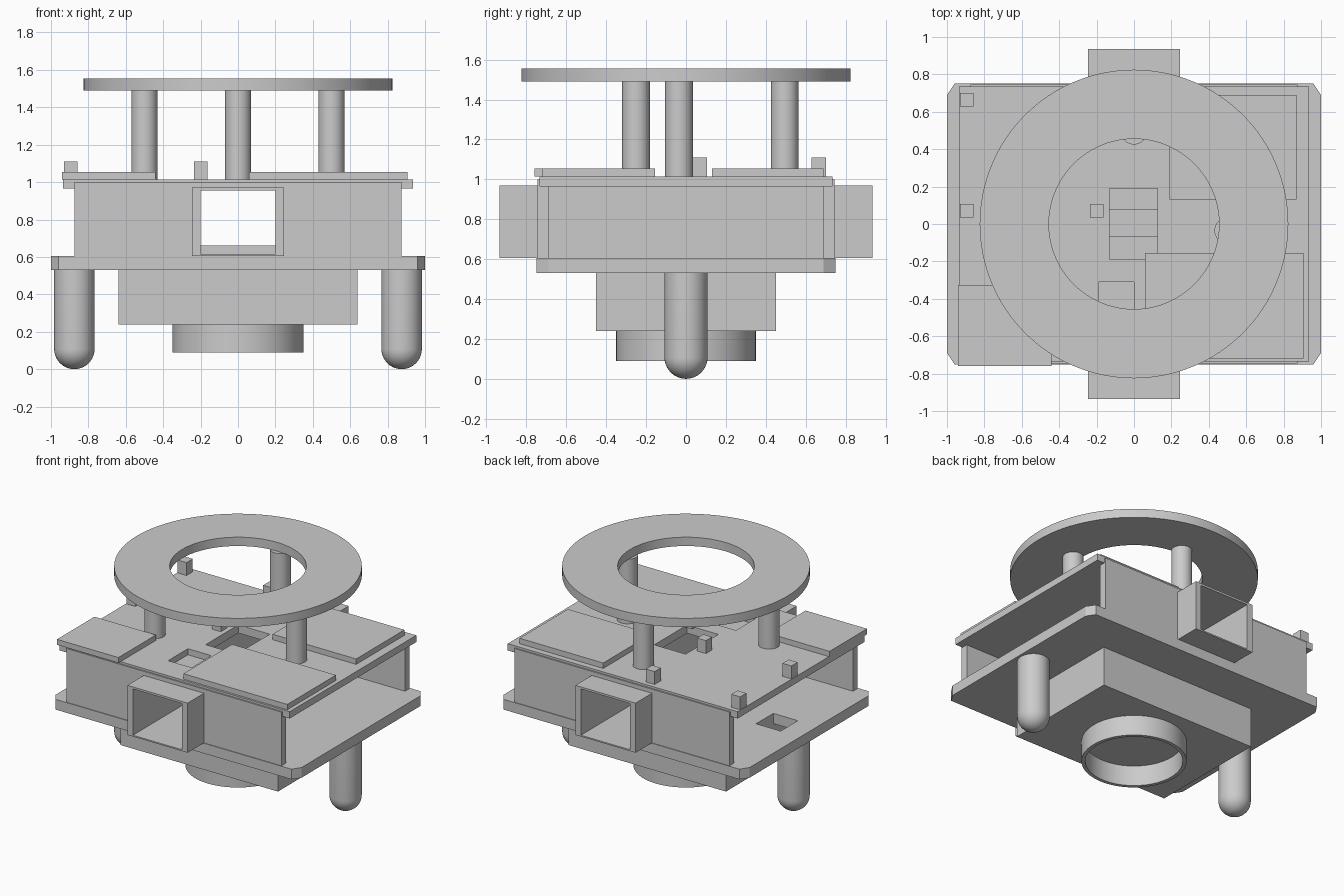
import bpy, bmesh, math

cube = bpy.data.objects.get("Cube")
if cube:
    bpy.data.objects.remove(cube, do_unlink=True)

grey = bpy.data.materials.new("plain_grey")
grey.use_nodes = True
grey.diffuse_color = (0.6, 0.6, 0.6, 1)
grey.node_tree.nodes["Principled BSDF"].inputs["Base Color"].default_value = (0.6, 0.6, 0.6, 1)


def finish(name, bm, smooth=False):
    bmesh.ops.recalc_face_normals(bm, faces=bm.faces)
    mesh = bpy.data.meshes.new(name)
    bm.to_mesh(mesh)
    bm.free()
    mesh.materials.append(grey)
    obj = bpy.data.objects.new(name, mesh)
    bpy.context.collection.objects.link(obj)
    if smooth:
        activate(obj)
        bpy.ops.object.shade_smooth_by_angle(angle=math.radians(35))
    return obj


def activate(obj):
    bpy.ops.object.select_all(action='DESELECT')
    obj.select_set(True)
    bpy.context.view_layer.objects.active = obj


def prism(name, outline, z0, z1):
    bm = bmesh.new()
    face = bm.faces.new([bm.verts.new((x, y, z0)) for x, y in outline])
    up = bmesh.ops.extrude_face_region(bm, geom=[face])["geom"]
    for v in up:
        if isinstance(v, bmesh.types.BMVert):
            v.co.z = z1
    return finish(name, bm)


def box(name, x, y, z):
    return prism(name, [(x[0], y[0]), (x[1], y[0]), (x[1], y[1]), (x[0], y[1])], *z)


def lathe(name, profile, centre=(0, 0), closed=False, steps=64):
    """Spin a radius/height profile about a vertical axis."""
    bm = bmesh.new()
    verts = [bm.verts.new((r, 0, z)) for r, z in profile]
    edges = [bm.edges.new(p) for p in zip(verts, verts[1:])]
    if closed:
        edges.append(bm.edges.new((verts[-1], verts[0])))
    bmesh.ops.spin(bm, geom=verts + edges, cent=(0, 0, 0), axis=(0, 0, 1),
                   angle=math.tau, steps=steps)
    bmesh.ops.remove_doubles(bm, verts=bm.verts, dist=1e-5)
    bmesh.ops.translate(bm, verts=bm.verts, vec=(*centre, 0))
    return finish(name, bm, smooth=True)


def cut(obj, x, y, z):
    """Cut a rectangular opening and discard the cutter."""
    cutter = box("cutter", x, y, z)
    cutter.hide_render = True
    mod = obj.modifiers.new("opening", 'BOOLEAN')
    mod.operation = 'DIFFERENCE'
    mod.solver = 'EXACT'
    mod.object = cutter
    activate(obj)
    bpy.ops.object.modifier_apply(modifier=mod.name)
    bpy.data.objects.remove(cutter, do_unlink=True)


# Base plate with clipped corners and one square opening
quarter = [(1, 0.69), (0.96, 0.75)]
half = quarter + [(-x, y) for x, y in reversed(quarter)]
base = prism("base_plate", half + [(-x, -y) for x, y in half], 0.53, 0.605)
cut(base, (-0.84, -0.64), (-0.1, 0.1), (0.4, 0.8))

# Lower housing and the hollow collar beneath it
box("lower_housing", (-0.64, 0.64), (-0.45, 0.45), (0.24, 0.53))
lathe("lower_collar", [(0.35, 0.09), (0.35, 0.24), (0.325, 0.24), (0.325, 0.09)], closed=True)

# Round-ended legs
R = 0.108
dome = [(R * math.sin(a), R - R * math.cos(a))
        for a in (i * math.pi / 20 for i in range(11))]
for side, label in ((1, "left"), (-1, "right")):
    lathe(label + "_leg", dome + [(R, 0.53), (0, 0.53)], (side * 0.875, 0), steps=40)

# Front and back walls, pierced for the duct
for side, label in ((-1, "front"), (1, "back")):
    wall = box(label + "_wall", (-0.875, 0.875), sorted((side * 0.69, side * 0.745)), (0.605, 1.0))
    cut(wall, (-0.24, 0.24), (-1, 1), (0.5, 0.968))

# Through duct with a top opening and a low cross bar
duct = box("duct", (-0.245, 0.245), (-0.935, 0.935), (0.605, 0.97))
cut(duct, (-0.2, 0.2), (-1, 1), (0.615, 0.955))
cut(duct, (-0.13, 0.125), (-0.19, 0.19), (0.9, 1.1))
box("duct_cross_bar", (-0.2, 0.2), (-0.07, 0.08), (0.612, 0.66))

# Top plate with two openings
top = box("top_plate", (-0.935, 0.935), (-0.735, 0.735), (0.965, 1.015))
cut(top, (-0.13, 0.125), (-0.19, 0.19), (0.9, 1.1))
cut(top, (-0.19, 0), (-0.54, -0.31), (0.9, 1.1))

# Raised panels on the top plate
panels = {
    "front_right_panel": ((-0.94, -0.44), (-0.76, -0.325)),
    "front_left_panel": ((0.06, 0.905), (-0.72, -0.155)),
    "back_left_panel": ((0.19, 0.87), (0.13, 0.69)),
}
for name, (x, y) in panels.items():
    box(name, x, y, (1.015, 1.055))

# Four small pegs
for x in (-0.895, -0.2):
    for y in (0.07, 0.665):
        box("peg", (x - 0.036, x + 0.036), (y - 0.036, y + 0.036), (1.015, 1.11))

# Pillars carrying the upper ring
for centre in ((-0.5, -0.25), (0.5, -0.035), (0, 0.495)):
    lathe("pillar", [(0, 1.01), (0.07, 1.01), (0.07, 1.49), (0, 1.49)], centre, steps=40)
lathe("upper_ring", [(0.825, 1.49), (0.825, 1.555), (0.455, 1.555), (0.455, 1.49)],
      closed=True, steps=96)
